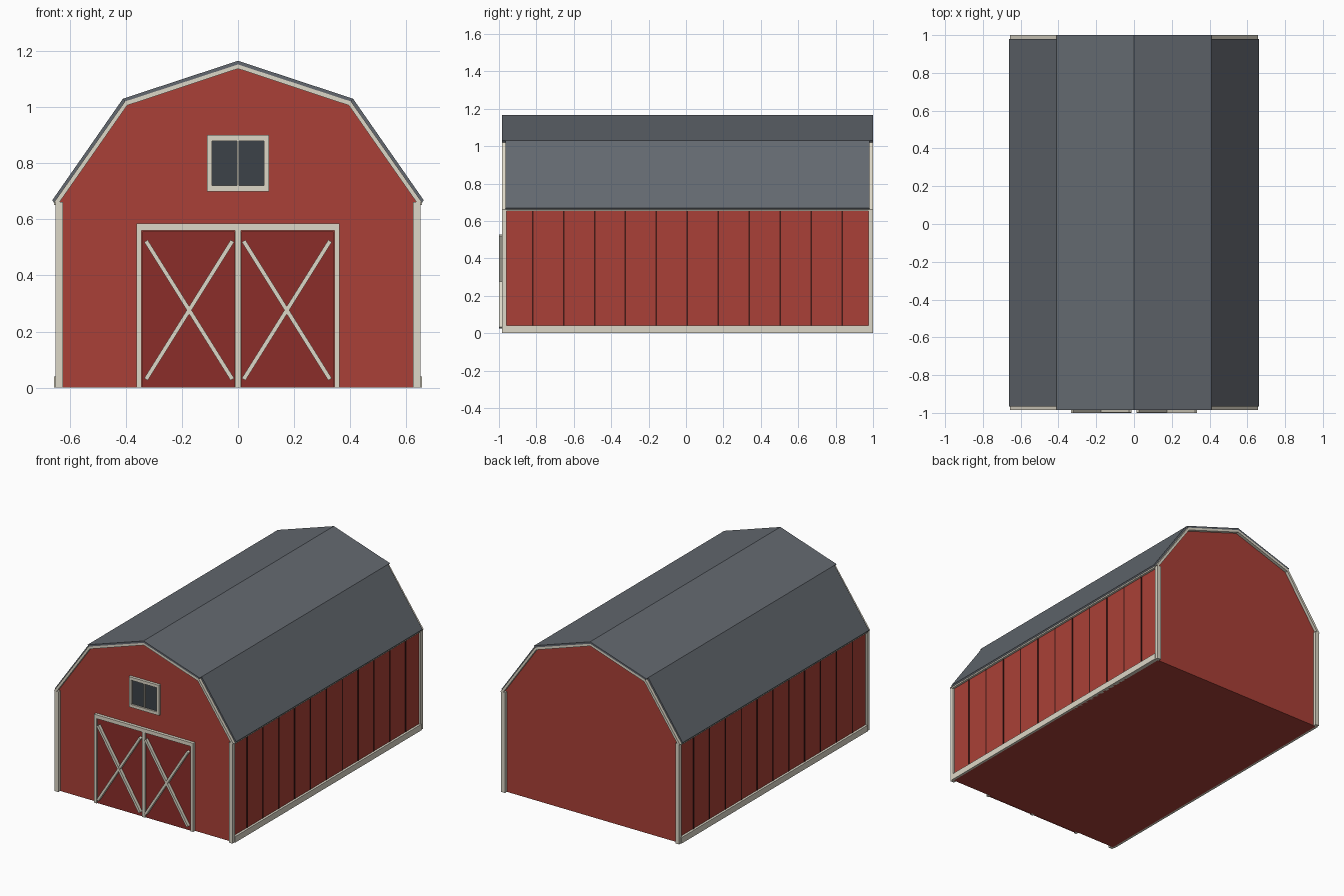
import bpy, bmesh, math

if "Cube" in bpy.data.objects:
    bpy.data.objects.remove(bpy.data.objects["Cube"])


def material(name, rgb):
    m = bpy.data.materials.new(name)
    m.diffuse_color = (*rgb, 1)
    m.use_nodes = True
    m.node_tree.nodes["Principled BSDF"].inputs["Base Color"].default_value = m.diffuse_color
    return m


RED = material("red_paint", (0.40, 0.051, 0.038))
DOOR = material("dark_red_paint", (0.26, 0.027, 0.023))
LINE = material("seam", (0.06, 0.010, 0.008))
CREAM = material("cream_trim", (0.72, 0.68, 0.57))
ROOF = material("slate", (0.125, 0.14, 0.16))
GLASS = material("glass", (0.045, 0.055, 0.065))


def prism(name, pts, y0, y1, mat):
    """Extrude an x-z outline from y0 to y1."""
    bm = bmesh.new()
    face = bm.faces.new([bm.verts.new((x, y0, z)) for x, z in pts])
    new = bmesh.ops.extrude_face_region(bm, geom=[face])["geom"]
    bmesh.ops.translate(bm, vec=(0, y1 - y0, 0),
                        verts=[v for v in new if isinstance(v, bmesh.types.BMVert)])
    bmesh.ops.recalc_face_normals(bm, faces=bm.faces)
    me = bpy.data.meshes.new(name)
    bm.to_mesh(me)
    bm.free()
    me.materials.append(mat)
    ob = bpy.data.objects.new(name, me)
    bpy.context.collection.objects.link(ob)
    return ob


def box(name, x0, x1, y0, y1, z0, z1, mat):
    return prism(name, [(x0, z0), (x1, z0), (x1, z1), (x0, z1)], y0, y1, mat)


def bar(name, a, b, width, y0, y1, mat):
    """Straight slanted board between two x-z points."""
    dx, dz = b[0] - a[0], b[1] - a[1]
    k = width / 2 / math.hypot(dx, dz)
    ox, oz = -dz * k, dx * k
    return prism(name, [(a[0] + ox, a[1] + oz), (b[0] + ox, b[1] + oz),
                        (b[0] - ox, b[1] - oz), (a[0] - ox, a[1] - oz)], y0, y1, mat)


def flip(pts, s):
    return [(s * x, z) for x, z in pts]


FRONT, BACK = -0.965, 0.98        # end walls
EDGE_F, EDGE_B = -0.985, 1.0      # roof ends

# Gambrel lines: roof top, roof underside, trim lower edge (ridge, knee, eave)
top = [(0, 1.165), (0.41, 1.03), (0.662, 0.668)]
mid = [(0, 1.152), (0.403, 1.02), (0.656, 0.660)]
low = [(0, 1.137), (0.395, 1.006), (0.637, 0.660)]

# Barn body
half = [(0.64, 0), (0.64, 0.682), mid[1]]
prism("barn_body", half + [mid[0]] + flip(half[::-1], -1), FRONT, BACK, RED)

for s, side in ((-1, "left"), (1, "right")):
    # Roof panels: the upper one covers the gable trim, the lower one stops at it
    prism(f"upper_roof_{side}", flip([top[0], top[1], mid[1], mid[0]], s), EDGE_F, EDGE_B, ROOF)
    prism(f"lower_roof_{side}", flip([top[1], top[2], mid[2], mid[1]], s), FRONT, BACK, ROOF)

    # Eave trim and base skirt
    box(f"eave_trim_{side}", s * 0.635, s * 0.655, FRONT, BACK, 0.652, 0.664, CREAM)
    box(f"base_skirt_{side}", s * 0.63, s * 0.655, FRONT, BACK, 0, 0.04, CREAM)

    # Gable trim and corner posts at both ends
    for end, y0, y1 in (("front", EDGE_F, FRONT), ("back", BACK, EDGE_B)):
        prism(f"gable_trim_{end}_{side}", flip(mid + low[::-1], s), y0, y1, CREAM)
        inner = FRONT + 0.004 if end == "front" else y1
        outer = y0 if end == "front" else BACK - 0.004
        box(f"corner_post_{end}_{side}", s * 0.623, s * 0.65, outer, inner, 0, 0.662, CREAM)

    # Siding seams
    for i in range(-5, 6):
        y = 0.0075 + i * 0.1655
        box(f"siding_seam_{side}_{i + 6}", s * 0.636, s * 0.643, y - 0.004, y + 0.004,
            0.04, 0.655, LINE)

    # Door leaf, cross braces and jamb
    box(f"door_{side}", s * 0.012, s * 0.341, -0.978, FRONT + 0.004, 0, 0.556, DOOR)
    bar(f"brace_up_{side}", (s * 0.02, 0.03), (s * 0.328, 0.523), 0.015, -1.0, -0.976, CREAM)
    bar(f"brace_down_{side}", (s * 0.02, 0.523), (s * 0.328, 0.03), 0.015, -0.999, -0.976, CREAM)
    box(f"door_jamb_{side}", s * 0.344, s * 0.362, -0.985, FRONT + 0.004, 0, 0.56, CREAM)

    # Window side trim
    box(f"window_jamb_{side}", s * 0.092, s * 0.11, -0.983, FRONT + 0.004, 0.70, 0.90, CREAM)

# Door header and centre post
box("door_header", -0.362, 0.362, -0.985, FRONT + 0.004, 0.56, 0.585, CREAM)
box("door_centre_post", -0.01, 0.01, -0.985, FRONT + 0.004, 0, 0.56, CREAM)

# Window
box("window_glass", -0.092, 0.092, -0.972, FRONT + 0.004, 0.72, 0.88, GLASS)
box("window_sill", -0.092, 0.092, -0.983, FRONT + 0.004, 0.70, 0.72, CREAM)
box("window_head", -0.092, 0.092, -0.983, FRONT + 0.004, 0.88, 0.90, CREAM)
box("window_mullion", -0.004, 0.004, -0.98, FRONT + 0.004, 0.72, 0.88, CREAM)
